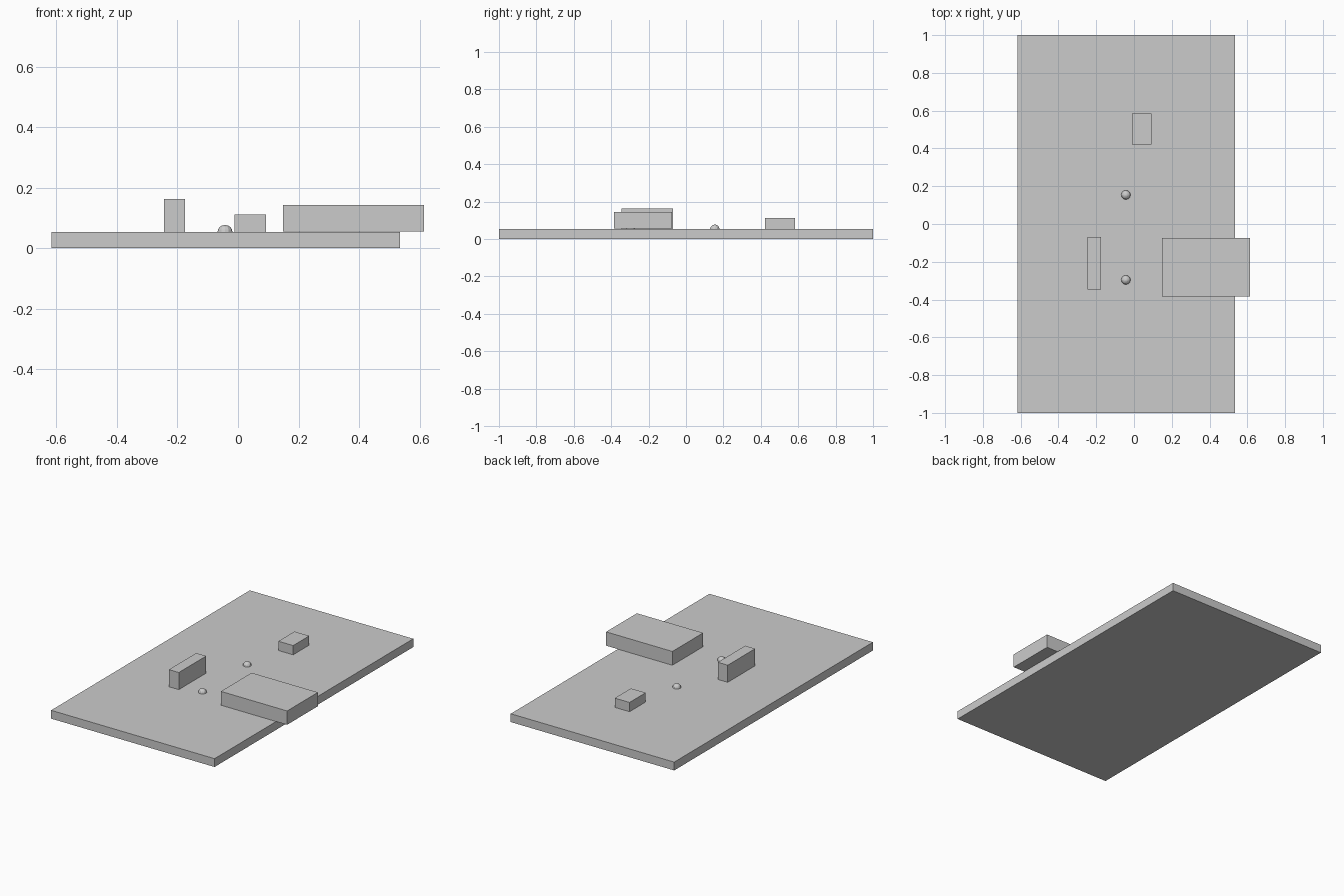
import bpy, bmesh
from mathutils import Matrix

if "Cube" in bpy.data.objects:
    bpy.data.objects.remove(bpy.data.objects["Cube"])


def finish(name, bm):
    mesh = bpy.data.meshes.new(name)
    bm.to_mesh(mesh)
    bm.free()
    ob = bpy.data.objects.new(name, mesh)
    bpy.context.collection.objects.link(ob)
    return ob


def box(name, x, y, z):
    """Box from (min, max) extents on each axis."""
    bm = bmesh.new()
    centre = [(a + b) / 2 for a, b in (x, y, z)]
    size = [b - a for a, b in (x, y, z)]
    bmesh.ops.create_cube(bm, size=1, matrix=Matrix.LocRotScale(centre, None, size))
    return finish(name, bm)


TOP = 0.053

# Circuit board
box("board", (-0.617, 0.535), (-1, 1), (0, TOP))

# Overhanging connector and the two smaller components
box("edge_connector", (0.148, 0.615), (-0.384, -0.074), (0.055, 0.143))
box("tall_component", (-0.245, -0.175), (-0.346, -0.07), (TOP, 0.162))
box("small_component", (-0.011, 0.093), (0.422, 0.584), (TOP, 0.112))

# Low-poly peg domes: spheres cut flat at the board surface
for i, y in enumerate((0.154, -0.296)):
    bm = bmesh.new()
    bmesh.ops.create_uvsphere(bm, u_segments=12, v_segments=8, radius=0.025)
    cut = bmesh.ops.bisect_plane(bm, geom=bm.verts[:] + bm.edges[:] + bm.faces[:],
                                 plane_co=(0, 0, 0), plane_no=(0, 0, 1), clear_inner=True)
    bmesh.ops.holes_fill(bm, edges=[e for e in bm.edges if e.is_boundary], sides=0)
    bmesh.ops.recalc_face_normals(bm, faces=bm.faces[:])
    dome = finish(f"peg_dome_{i + 1}", bm)
    dome.location = (-0.043, y, TOP - 0.001)
